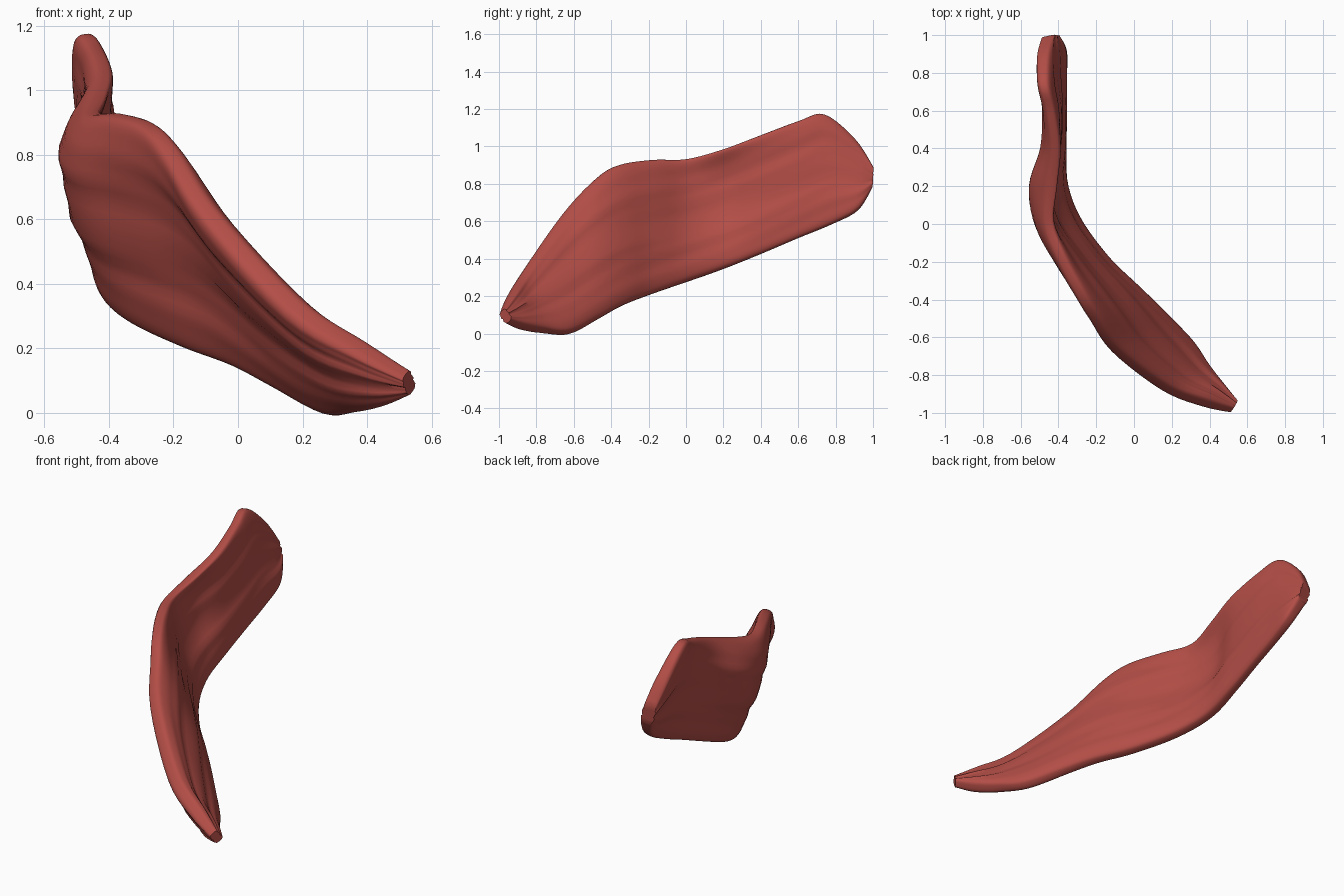
import bpy, bmesh, math
from mathutils import Vector

cube = bpy.data.objects.get("Cube")
if cube:
    bpy.data.objects.remove(cube, do_unlink=True)

# One flat colour
red = bpy.data.materials.new("muted_red")
red.use_nodes = True
colour = (0.45, 0.075, 0.062, 1)
red.diffuse_color = colour
shader = next(n for n in red.node_tree.nodes if n.type == 'BSDF_PRINCIPLED')
shader.inputs["Base Color"].default_value = colour

# Stations along the strip: top edge xyz, bottom edge xyz, half thickness, sideways bow
stations = [
    (.52, -.985, .12, .54, -.945, .065, .03, 0),
    (.37, -.945, .21, .47, -.87, .035, .05, 0),
    (.16, -.865, .345, .385, -.76, .015, .058, 0),
    (-.1, -.665, .63, .29, -.62, .005, .06, 0),
    (-.215, -.49, .82, .13, -.46, .085, .06, -.005),
    (-.285, -.37, .895, .0, -.34, .15, .06, -.01),
    (-.38, -.19, .925, -.15, -.20, .205, .06, -.025),
    (-.45, .0, .93, -.30, .0, .275, .06, -.05),
    (-.43, .2, .985, -.385, .2, .345, .06, -.07),
    (-.415, .4, 1.06, -.395, .4, .425, .055, -.03),
    (-.445, .6, 1.135, -.39, .6, .51, .052, -.005),
    (-.48, .74, 1.17, -.385, .78, .585, .052, 0),
    (-.48, .9, 1.04, -.385, .92, .66, .05, -.005),
    (-.46, .995, .89, -.425, .99, .77, .042, 0),
]
STEPS, AROUND = 5, 72


def spline(rows, t):
    """Smooth interpolation through the stations."""
    last = len(rows) - 1
    i = min(int(t), last - 1)
    f = t - i
    a, b, c, d = (rows[max(0, min(last, i + k))] for k in (-1, 0, 1, 2))
    return [q + .5 * f * (r - p + f * (2 * p - 5 * q + 4 * r - s
            + f * (3 * (q - r) + s - p))) for p, q, r, s in zip(a, b, c, d)]


def middle(t):
    row = spline(stations, max(0, min(len(stations) - 1, t)))
    return (Vector(row[:3]) + Vector(row[3:6])) / 2


def rounded(value, power):
    return math.copysign(abs(value) ** power, value)


def ring(t):
    """Slab section with full rims, a thinner middle and lengthwise furrows."""
    row = spline(stations, t)
    top, bottom = Vector(row[:3]), Vector(row[3:6])
    half, bow = row[6:]
    edge = (top - bottom) / 2
    normal = (middle(t + .3) - middle(t - .3)).cross(edge).normalized()
    points = []
    for k in range(AROUND):
        angle = math.tau * k / AROUND
        v = rounded(math.cos(angle), .75)
        side = rounded(math.sin(angle), .6)
        furrow = math.sin(9 * v + .5 * t + side) + .6 * math.sin(19 * v - .7 * t + 2 * side)
        body = .88 + .2 * v * v + .09 * furrow * (1 - v * v)
        points.append((top + bottom) / 2 + edge * v + normal * half * side * body
                      + Vector((bow * (1 - v * v) * (1 + v), 0, 0)))
    return points


# Loft the bent strip and cap its ends
bm = bmesh.new()
count = (len(stations) - 1) * STEPS
rings = [[bm.verts.new(p) for p in ring(i / STEPS)] for i in range(count + 1)]
for a, b in zip(rings, rings[1:]):
    for k in range(AROUND):
        n = (k + 1) % AROUND
        bm.faces.new((a[k], a[n], b[n], b[k]))
bm.faces.new(rings[0])
bm.faces.new(rings[-1])
bmesh.ops.recalc_face_normals(bm, faces=bm.faces)

mesh = bpy.data.meshes.new("bent_strip")
bm.to_mesh(mesh)
bm.free()
mesh.materials.append(red)
strip = bpy.data.objects.new("bent_strip", mesh)
bpy.context.collection.objects.link(strip)
bpy.ops.object.select_all(action='DESELECT')
strip.select_set(True)
bpy.context.view_layer.objects.active = strip
bpy.ops.object.shade_smooth_by_angle(angle=math.radians(50))
